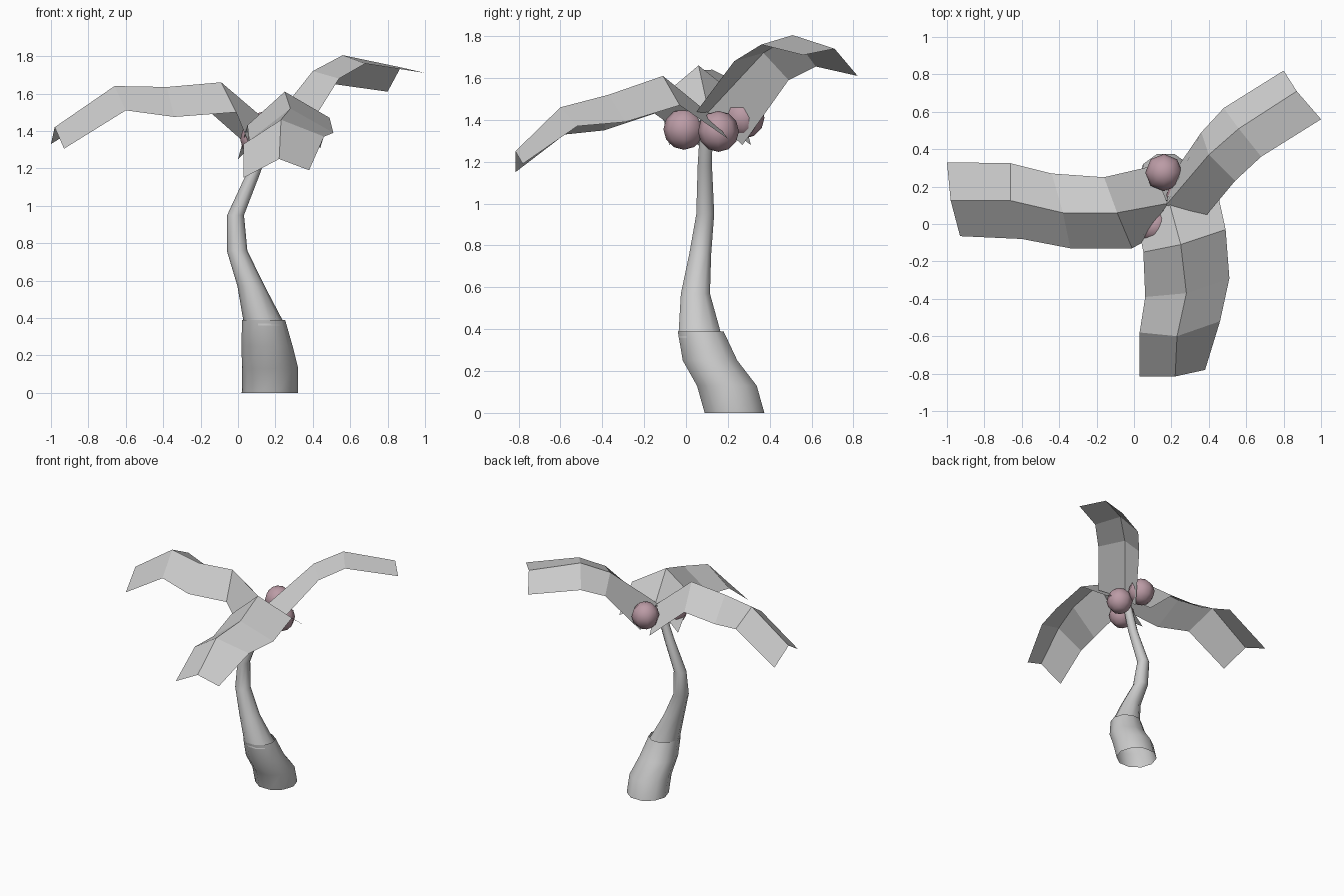
import bpy, bmesh, math

if "Cube" in bpy.data.objects:
    bpy.data.objects.remove(bpy.data.objects["Cube"])

def make(name, bm, smooth):
    mesh = bpy.data.meshes.new(name)
    bm.normal_update()
    bm.to_mesh(mesh)
    bm.free()
    ob = bpy.data.objects.new(name, mesh)
    bpy.context.collection.objects.link(ob)
    for p in mesh.polygons:
        p.use_smooth = smooth
    return ob

def tube(name, rings, sides=10):
    """Open tube through rings of (x, y, z, radius)."""
    bm = bmesh.new()
    loops = []
    for x, y, z, r in rings:
        loops.append([bm.verts.new((x + r * math.cos(2 * math.pi * i / sides),
                                    y + r * math.sin(2 * math.pi * i / sides), z))
                      for i in range(sides)])
    for a, b in zip(loops, loops[1:]):
        for i in range(sides):
            j = (i + 1) % sides
            bm.faces.new((a[i], a[j], b[j], b[i]))
    return make(name, bm, True)

def leaf(name, left, ridge, right):
    """Folded strip: two rows of quads meeting along a ridge."""
    bm = bmesh.new()
    rows = [[bm.verts.new(p) for p in line] for line in (right, ridge, left)]
    for a, b in zip(rows, rows[1:]):
        for i in range(len(a) - 1):
            bm.faces.new((a[i], a[i + 1], b[i + 1], b[i]))
    return make(name, bm, False)

# Trunk: wide lower sleeve and thin bent upper stem, open at the ends
tube("lower_trunk", [(.17, .232, 0, .15), (.172, .195, .13, .15),
                     (.155, .115, .25, .137), (.137, .07, .39, .115)])
tube("upper_trunk", [(.143, .068, .36, .11), (.07, .045, .57, .073),
                     (-.005, .068, .76, .055), (-.013, .092, .95, .045),
                     (.085, .09, 1.18, .036), (.165, .10, 1.43, .03)])

# Leaves
leaf("left_leaf",
     [(.08, -.08, 1.28), (-.01, -.13, 1.50), (-.34, -.13, 1.475), (-.60, -.08, 1.51), (-.93, -.065, 1.305)],
     [(.18, .11, 1.43), (-.09, .06, 1.66), (-.38, .06, 1.635), (-.66, .125, 1.64), (-.98, .125, 1.42)],
     [(.10, .31, 1.28), (-.16, .25, 1.51), (-.44, .27, 1.50), (-.66, .325, 1.54), (-1.0, .33, 1.33)])
leaf("back_leaf",
     [(.21, .27, 1.28), (.36, .49, 1.59), (.48, .62, 1.655), (.80, .82, 1.61)],
     [(.17, .10, 1.43), (.40, .37, 1.72), (.56, .51, 1.805), (.87, .71, 1.74)],
     [(.39, .05, 1.44), (.54, .23, 1.68), (.68, .36, 1.76), (1.0, .56, 1.71)])
leaf("front_leaf",
     [(.44, .20, 1.31), (.49, -.03, 1.47), (.51, -.29, 1.39), (.46, -.52, 1.37), (.38, -.78, 1.19)],
     [(.19, .11, 1.43), (.25, -.11, 1.61), (.28, -.37, 1.52), (.23, -.60, 1.46), (.22, -.815, 1.25)],
     [(0, .10, 1.25), (.05, -.15, 1.43), (.06, -.39, 1.35), (.03, -.58, 1.33), (.03, -.815, 1.15)])

# Nuts under the crown
mat = bpy.data.materials.new("nut_pink")
mat.diffuse_color = (.5, .33, .38, 1)
mat.use_nodes = True
mat.node_tree.nodes["Principled BSDF"].inputs["Base Color"].default_value = mat.diffuse_color
for i, (x, y, z, r) in enumerate([(.27, .155, 1.345, .098), (.11, -.01, 1.355, .098),
                                  (.16, .275, 1.41, .10)]):
    bm = bmesh.new()
    bmesh.ops.create_uvsphere(bm, u_segments=8, v_segments=6, radius=r)
    bmesh.ops.translate(bm, verts=bm.verts, vec=(x, y, z))
    make(f"nut_{i + 1}", bm, True).data.materials.append(mat)
